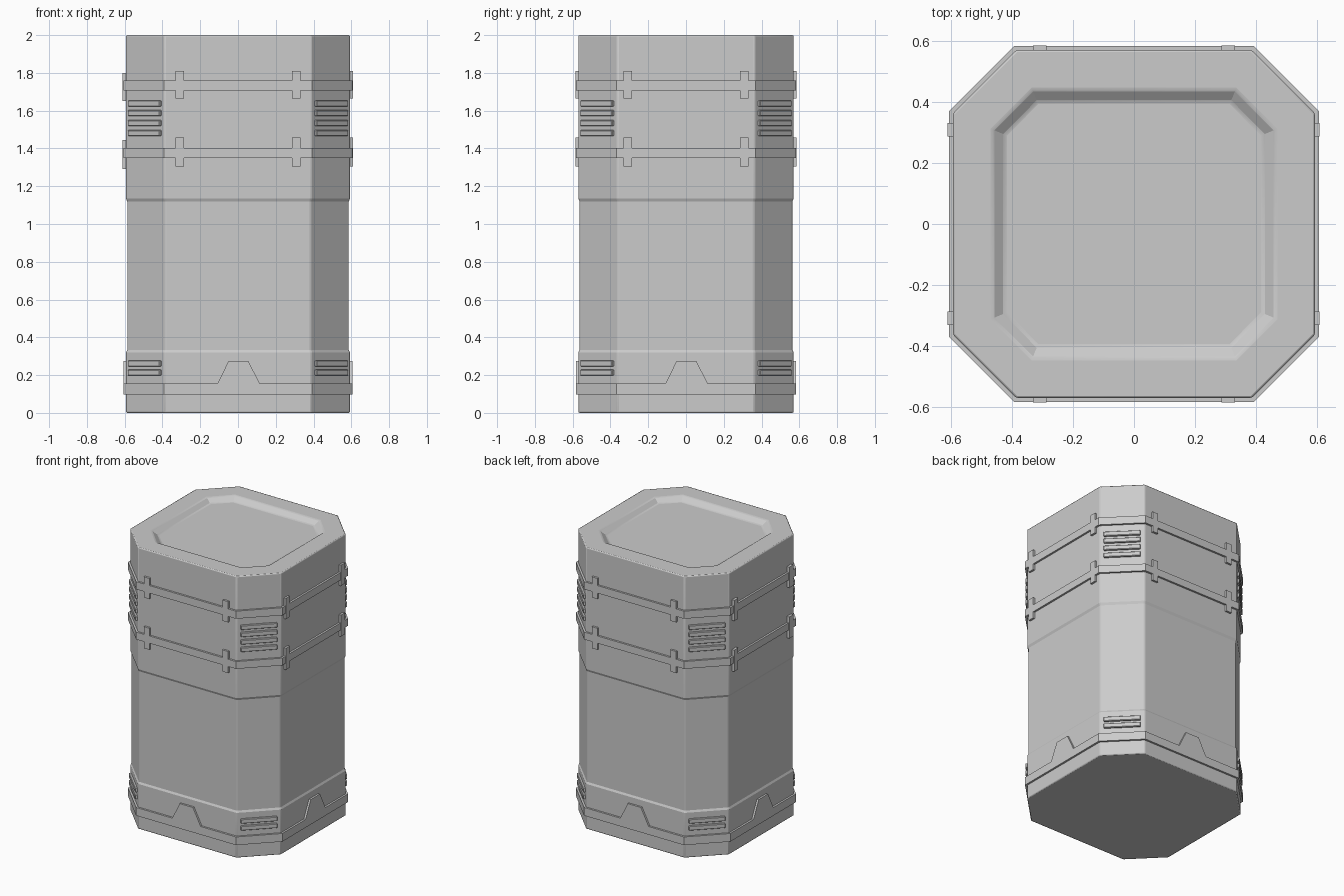
import bpy, bmesh, math
from mathutils import Vector

if "Cube" in bpy.data.objects:
    bpy.data.objects.remove(bpy.data.objects["Cube"])

HX, HY = 0.593, 0.570      # half widths of the octagon
AX, AY = 0.387, 0.363      # where the corner cuts begin
T = math.tan(math.radians(22.5))


def octagon(o, z):
    """Octagon outline offset outwards by o."""
    x, y, a, b = HX + o, HY + o, AX + o * T, AY + o * T
    return [(a, -y, z), (x, -b, z), (x, b, z), (a, y, z),
            (-a, y, z), (-x, b, z), (-x, -b, z), (-a, -y, z)]


def finish(name, bm, bevel=0.0, segments=2):
    bmesh.ops.recalc_face_normals(bm, faces=bm.faces[:])
    me = bpy.data.meshes.new(name)
    bm.to_mesh(me)
    bm.free()
    ob = bpy.data.objects.new(name, me)
    bpy.context.collection.objects.link(ob)
    if bevel:
        m = ob.modifiers.new("soft_edges", 'BEVEL')
        m.width, m.segments = bevel, segments
        m.limit_method, m.angle_limit = 'ANGLE', math.radians(30)
    return ob


def loft(name, profile, closed=False, bevel=0.0):
    """Skin octagon rings given as (offset, z)."""
    bm = bmesh.new()
    rings = [[bm.verts.new(p) for p in octagon(o, z)] for o, z in profile]
    pairs = list(zip(rings, rings[1:]))
    if closed:
        pairs.append((rings[-1], rings[0]))
    else:
        bm.faces.new(rings[0])
        bm.faces.new(rings[-1])
    for r, s in pairs:
        for i in range(8):
            j = (i + 1) % 8
            bm.faces.new((r[i], r[j], s[j], s[i]))
    return finish(name, bm, bevel)


def plate(name, outline, centre, normal, proud, bevel=0.0):
    """Flat (u, z) outline on an upright wall, standing out by 'proud'."""
    n = Vector(normal).normalized()
    t = Vector((-n.y, n.x, 0))
    bm = bmesh.new()
    rows = [[bm.verts.new(Vector(centre) + t * u + n * d + Vector((0, 0, z)))
             for u, z in outline] for d in (-0.012, proud)]
    bm.faces.new(rows[0])
    bm.faces.new(rows[1])
    k = len(outline)
    for i in range(k):
        j = (i + 1) % k
        bm.faces.new((rows[0][i], rows[0][j], rows[1][j], rows[1][i]))
    return finish(name, bm, bevel, 1)


def rect(u, w, z0, z1):
    return [(u - w, z0), (u + w, z0), (u + w, z1), (u - w, z1)]


# Container body with a recessed waist and a sunken lid panel
body = loft("container_body", [
    (0, 0), (0, 0.320), (-0.007, 0.333), (-0.007, 1.118), (0, 1.135),
    (0, 2.0), (-0.13, 2.0), (-0.17, 1.97)], bevel=0.007)
for p in body.data.polygons:
    p.use_smooth = True
bpy.context.view_layer.objects.active = body
body.select_set(True)
bpy.ops.object.shade_smooth_by_angle(angle=math.radians(20))

# Bands around the container
BAND = 0.0135
for name, z0, z1 in (("upper_band", 1.706, 1.760),
                     ("middle_band", 1.350, 1.402),
                     ("base_band", 0.098, 0.156)):
    loft(name, [(-0.012, z0), (BAND, z0), (BAND, z1), (-0.012, z1)], closed=True)

# Clips and base trapezoids on the four wide sides
sides = {"front": (0, -1, 0), "right": (1, 0, 0),
         "back": (0, 1, 0), "left": (-1, 0, 0)}
for side, n in sides.items():
    c = (n[0] * HX, n[1] * HY, 0)
    drop, extra = (0.012, 0.005) if side == "left" else (0, 0.001)
    for band, z0, z1 in (("upper", 1.664, 1.811), ("middle", 1.304, 1.457)):
        for s in (-1, 1):
            plate(f"{side}_{band}_clip", rect(s * 0.309, 0.022, z0 - drop, z1 - drop),
                  c, n, BAND + extra)
    plate(f"{side}_base_plate",
          [(-0.108, 0.156), (0.115, 0.156), (0.054, 0.275), (-0.050, 0.275)],
          c, n, BAND)

# Vent bars on the four cut corners
for sx in (-1, 1):
    for sy in (-1, 1):
        c = (sx * (HX + AX) / 2, sy * (HY + AY) / 2, 0)
        for z in (1.638, 1.587, 1.534, 1.481, 0.262, 0.213):
            plate("corner_vent_bar", rect(0, 0.119, z - 0.0155, z + 0.0155),
                  c, (sx, sy, 0), 0.014, bevel=0.003)
